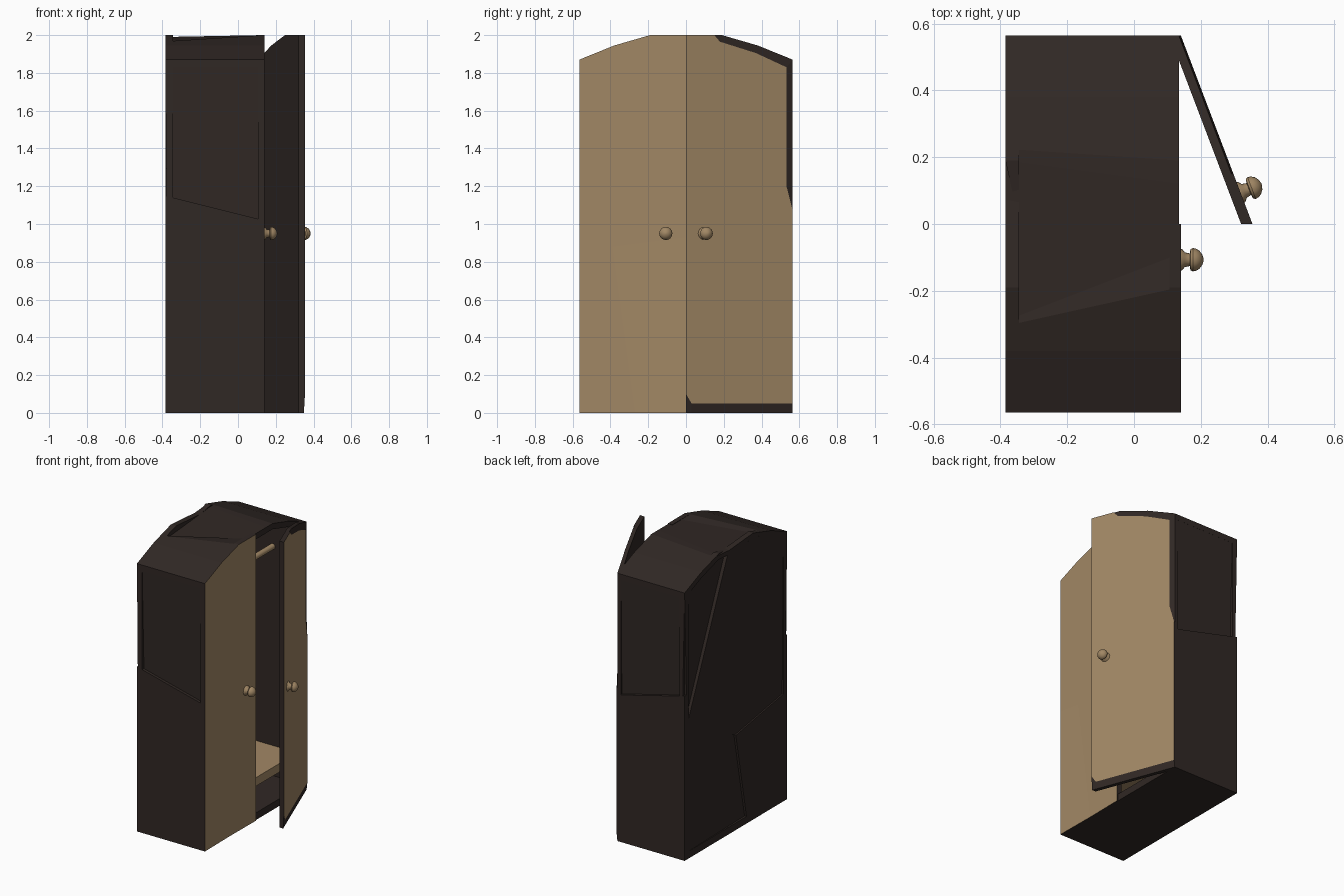
import bpy, bmesh, math
from mathutils import Matrix, Vector

if "Cube" in bpy.data.objects:
    bpy.data.objects.remove(bpy.data.objects["Cube"])

def material(name, col):
    m = bpy.data.materials.new(name)
    m.diffuse_color = (*col, 1)
    m.use_nodes = True
    m.node_tree.nodes["Principled BSDF"].inputs["Base Color"].default_value = m.diffuse_color
    return m

DARK = material("dark_wood", (0.030, 0.021, 0.018))
TAN = material("tan_wood", (0.36, 0.245, 0.13))

def loft(name, rings, mats=(DARK,), cap_mat=0, matrix=None, smooth=False):
    """Join matching rings of points into a closed solid; first cap may have its own material."""
    bm = bmesh.new()
    vs = [[bm.verts.new(p) for p in r] for r in rings]
    n = len(vs[0])
    for a, b in zip(vs, vs[1:]):
        for i in range(n):
            bm.faces.new((a[i], a[(i + 1) % n], b[(i + 1) % n], b[i]))
    bm.faces.new(vs[0]).material_index = cap_mat
    bm.faces.new(vs[-1][::-1])
    bmesh.ops.recalc_face_normals(bm, faces=bm.faces)
    me = bpy.data.meshes.new(name)
    bm.to_mesh(me)
    bm.free()
    for m in mats:
        me.materials.append(m)
    ob = bpy.data.objects.new(name, me)
    bpy.context.collection.objects.link(ob)
    if matrix:
        ob.matrix_world = matrix
    if smooth:
        bpy.ops.object.select_all(action='DESELECT')
        ob.select_set(True)
        bpy.context.view_layer.objects.active = ob
        bpy.ops.object.shade_smooth_by_angle(angle=math.radians(40))
    return ob

def box(name, x0, x1, y0, y1, z0, z1, mat):
    return loft(name, [[(x0, y0, z), (x1, y0, z), (x1, y1, z), (x0, y1, z)] for z in (z0, z1)], (mat,))

XB, XF, W, T = -0.385, 0.134, 0.565, 0.04
HINGE = 0.14
SLOPE = 0.38          # swing of the open door, x per unit y

def arch(y):
    """Height of the arched top at y."""
    pts = [(0, 2.0), (0.19, 2.0), (0.38, 1.945), (0.565, 1.87)]
    y = abs(y)
    for (a, za), (b, zb) in zip(pts, pts[1:]):
        if y <= b:
            return za + (zb - za) * (y - a) / (b - a)
    return 1.87

# Side walls: rough-hewn upper and lower faces meeting at a slanted step
for s, side in ((-1, "left"), (1, "right")):
    for part, zs, sink in (("lower", (0, 0, 1.02, 1.15), (0, 0, 0, 0)),
                           ("upper", (1.15, 1.02, 1.87, 1.87), (0.02, 0.02, 0, 0))):
        xs = (XB, XF, XF, XB)
        loft(f"{side}_wall_{part}", [[(x, s * (W - k), z) for x, z, k in zip(xs, zs, sink)],
                                     [(x, s * (W - T), z) for x, z in zip(xs, zs)]])

# Arched top, with slanted creases
stations = [(-0.565, -0.565, 0), (-0.38, -0.38, 0), (-0.305, -0.19, 0), (-0.29, -0.09, 0.02),
            (0.19, 0.12, 0.01), (0.225, 0.19, 0), (0.38, 0.38, 0), (0.565, 0.565, 0)]
loft("arched_top", [[(XB, yb, arch(yb) - d), (XF, yf, arch(yf)),
                     (XF, yf, arch(yf) - T), (XB, yb, arch(yb) - T)] for yb, yf, d in stations])

# Back wall: four hewn facets (y, z, sink)
back = [
    [(0.565, 0.875, 0.02), (0.565, 1.87, 0), (0.38, 1.945, 0), (0.19, 2.0, 0), (0.08, 1.98, 0.025)],
    [(0.565, 0.875, 0), (0.08, 1.98, 0), (-0.19, 2.0, 0), (-0.38, 1.945, 0), (-0.565, 1.87, 0),
     (-0.565, 0.755, 0.01), (0.0, 0.66, 0.01)],
    [(0.565, 0.875, 0), (0.0, 0.66, 0.015), (-0.127, 0, 0.015), (0.565, 0, 0)],
    [(0.0, 0.66, 0), (-0.565, 0.755, 0), (-0.565, 0, 0), (-0.127, 0, 0)],
]
for i, poly in enumerate(back):
    loft(f"back_panel_{i + 1}", [[(XB + k, y, z) for y, z, k in poly],
                                 [(XB + T, y, z) for y, z, k in poly]])

# Base, inner shelf and hanging rod
box("base", XB, XF, -W, W, 0, 0.05, DARK)
box("shelf", XB + T, 0.09, -W + T, W - T, 0.20, 0.26, TAN)
loft("hanging_rod", [[(-0.1 + 0.02 * math.cos(a * math.pi / 6), y, 1.65 + 0.02 * math.sin(a * math.pi / 6))
                      for a in range(12)] for y in (-W + T, W - T)], (TAN,), smooth=True)

# Closed door: three facets with a sunken meeting point
closed = [
    [(-0.565, 0.905, 0), (-0.39, 0.88, 0.004), (0, 0.93, 0), (0, 2, 0), (-0.19, 2, 0),
     (-0.38, 1.945, 0), (-0.565, 1.87, 0)],
    [(-0.565, 0, 0), (-0.27, 0, 0.003), (-0.39, 0.88, 0.004), (-0.565, 0.905, 0)],
    [(-0.27, 0, 0.003), (0, 0, 0), (0, 0.93, 0), (-0.39, 0.88, 0.004)],
]
for i, poly in enumerate(closed):
    loft(f"closed_door_panel_{i + 1}", [[(HINGE - k, y, z) for y, z, k in poly],
                                        [(HINGE - 0.034, y, z) for y, z, k in poly]], (DARK, TAN), 1)

# Open door: tan face chamfered in dark along bottom, outer edge and arch
face = [(0, 0.10), (0.03, 0.05), (0.53, 0.05), (0.565, 0.05), (0.565, 1.07), (0.532, 1.2),
        (0.532, 1.83), (0.37, 1.905), (0.18, 1.965), (0.15, 2.0), (0, 2.0)]
rear = [(0, 0), (0.03, 0), (0.53, 0), (0.565, 0), (0.565, 1.07), (0.565, 1.2),
        (0.565, 1.87), (0.38, 1.945), (0.19, 2.0), (0.15, 2.0), (0, 2.0)]
loft("open_door", [[(x + SLOPE * (W - y), y, z) for y, z in pts]
                   for x, pts in ((HINGE, face), (HINGE - 0.006, rear), (HINGE - 0.034, rear))],
     (DARK, TAN), 1)

# Knobs: turned stem with a mushroom head
profile = [(-0.005, 0.034), (0.004, 0.032), (0.012, 0.022), (0.027, 0.019), (0.029, 0.031), (0.036, 0.035),
           (0.046, 0.033), (0.056, 0.027), (0.064, 0.016), (0.068, 0.004)]
for name, pos, turn in (("closed_door_knob", (HINGE, -0.107, 0.95), 0),
                        ("open_door_knob", (HINGE + SLOPE * (W - 0.095), 0.095, 0.95), math.atan(SLOPE))):
    rings = [[(d, r * math.cos(a * math.pi / 8), r * math.sin(a * math.pi / 8)) for a in range(16)]
             for d, r in profile]
    loft(name, rings, (TAN,), matrix=Matrix.Translation(Vector(pos)) @ Matrix.Rotation(turn, 4, 'Z'), smooth=True)
